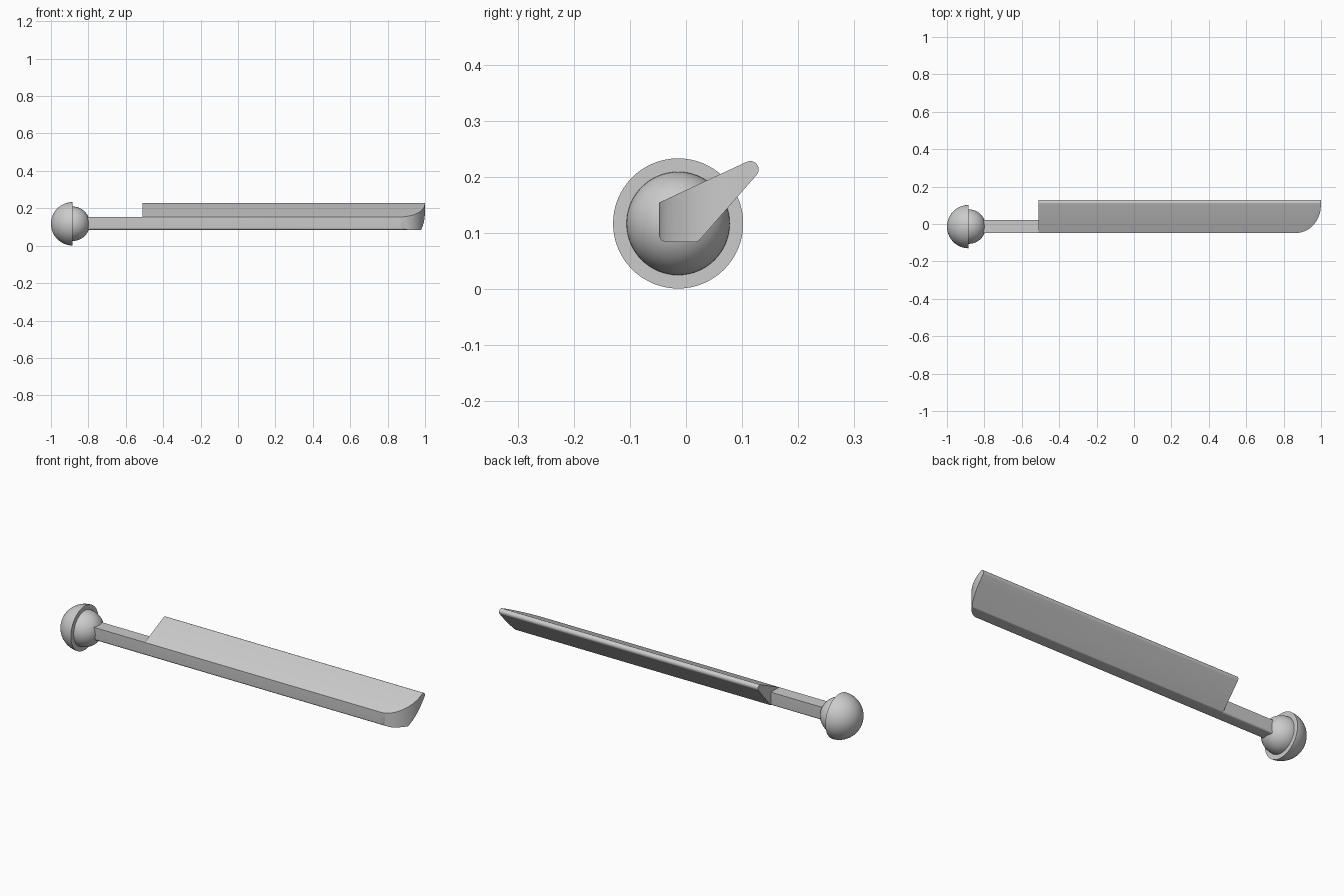
import bpy, bmesh, math
from mathutils import Vector, Matrix

if "Cube" in bpy.data.objects:
    bpy.data.objects.remove(bpy.data.objects["Cube"])

grey = bpy.data.materials.new("light grey")
grey.use_nodes = True
grey.diffuse_color = (0.6, 0.6, 0.6, 1)
grey.node_tree.nodes["Principled BSDF"].inputs["Base Color"].default_value = (0.6, 0.6, 0.6, 1)


def finish(name, bm):
    bmesh.ops.recalc_face_normals(bm, faces=bm.faces)
    mesh = bpy.data.meshes.new(name)
    bm.to_mesh(mesh)
    bm.free()
    mesh.materials.append(grey)
    obj = bpy.data.objects.new(name, mesh)
    bpy.context.collection.objects.link(obj)
    return obj


def smooth(obj):
    bpy.ops.object.select_all(action='DESELECT')
    obj.select_set(True)
    bpy.context.view_layer.objects.active = obj
    bpy.ops.object.shade_smooth_by_angle(angle=math.radians(30))


def rounded(corners, steps=8):
    """Outline from (a, b, radius) corners, with a true arc at each radius."""
    out = []
    for i, (a, b, r) in enumerate(corners):
        p = Vector((a, b))
        if not r:
            out.append(p)
            continue
        u = (Vector(corners[i - 1][:2]) - p).normalized()
        v = (Vector(corners[(i + 1) % len(corners)][:2]) - p).normalized()
        half = u.angle(v) / 2
        centre = p + (u + v).normalized() * r / math.sin(half)
        start = p + u * r / math.tan(half) - centre
        end = p + v * r / math.tan(half) - centre
        sweep = start.angle_signed(end)
        for k in range(steps + 1):
            out.append(centre + Matrix.Rotation(-sweep * k / steps, 2) @ start)
    return out


def prism(name, points, shift):
    bm = bmesh.new()
    face = bm.faces.new([bm.verts.new(p) for p in points])
    ext = bmesh.ops.extrude_face_region(bm, geom=[face])
    bmesh.ops.translate(bm, vec=shift, verts=[g for g in ext["geom"] if isinstance(g, bmesh.types.BMVert)])
    return finish(name, bm)


def dome(name, radius, side):
    """Capped half ball that bulges toward side * x."""
    bm = bmesh.new()
    bmesh.ops.create_uvsphere(bm, u_segments=64, v_segments=32, radius=radius,
                              matrix=Matrix.Rotation(math.pi / 2, 4, 'Y'))
    cut = bmesh.ops.bisect_plane(bm, geom=bm.verts[:] + bm.edges[:] + bm.faces[:], dist=1e-5,
                                 plane_co=(0, 0, 0), plane_no=(side, 0, 0), clear_inner=True)
    bmesh.ops.holes_fill(bm, edges=[e for e in bm.edges if e.is_boundary])
    bmesh.ops.translate(bm, vec=(-0.884, -0.014, 0.117), verts=bm.verts)
    smooth(finish(name, bm))


# Ball end: wide half ball with a smaller one facing the handle
dome("outer_dome", 0.116, -1)
dome("inner_dome", 0.092, 1)

# Handle
bar = rounded([(-0.048, 0.154, 0), (-0.048, 0.084, 0.013), (0.021, 0.084, 0.01), (0.021, 0.154, 0)])
smooth(prism("handle", [(-0.85, y, z) for y, z in bar], (0.34, 0, 0)))

# Blade: slanted profile with a rounded tip edge
section = rounded([(-0.048, 0.154, 0), (-0.048, 0.084, 0.013), (0.021, 0.084, 0.01), (0.173, 0.257, 0.015)])
blade = prism("blade", [(-0.51, y, z) for y, z in section], (1.51, 0, 0))

# Round the front corner of the blade end in plan
plan = [(-0.7, 0.2), (-0.7, -0.048)]
for k in range(25):
    t = math.pi / 2 * k / 24
    plan.append((0.865 + 0.134 * math.sin(t), 0.1 - 0.148 * math.cos(t)))
plan.append((1.0, 0.2))
cutter = prism("end_cutter", [(x, y, 0) for x, y in plan], (0, 0, 0.4))
cutter.hide_render = True
mod = blade.modifiers.new("round end", 'BOOLEAN')
mod.operation = 'INTERSECT'
mod.solver = 'EXACT'
mod.object = cutter
bpy.context.view_layer.objects.active = blade
bpy.ops.object.modifier_apply(modifier=mod.name)
bpy.data.objects.remove(cutter)
smooth(blade)
